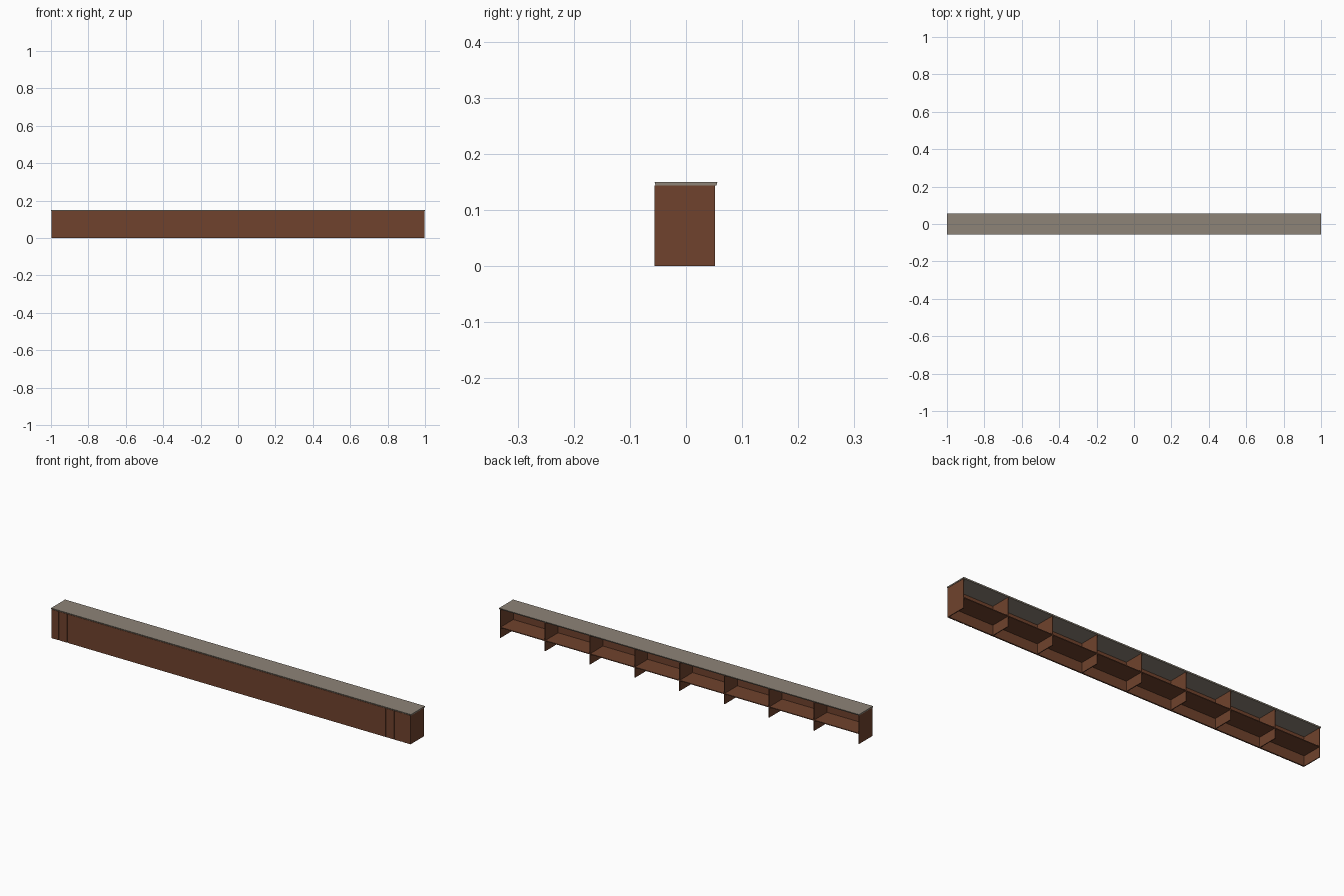
import bpy
import bmesh

if "Cube" in bpy.data.objects:
    bpy.data.objects.remove(bpy.data.objects["Cube"], do_unlink=True)


def material(name, rgb):
    mat = bpy.data.materials.new(name)
    mat.use_nodes = True
    mat.diffuse_color = (*rgb, 1)
    mat.node_tree.nodes["Principled BSDF"].inputs["Base Color"].default_value = (*rgb, 1)
    return mat


wood = material("brown_wood", (0.16, 0.055, 0.026))
stone = material("grey_stone", (0.27, 0.23, 0.185))


def box(name, lo, hi, mat):
    """Axis-aligned box between two corners."""
    bm = bmesh.new()
    bmesh.ops.create_cube(bm, size=1)
    for v in bm.verts:
        v.co = [hi[i] if v.co[i] > 0 else lo[i] for i in range(3)]
    mesh = bpy.data.meshes.new(name)
    bm.to_mesh(mesh)
    bm.free()
    mesh.materials.append(mat)
    obj = bpy.data.objects.new(name, mesh)
    bpy.context.collection.objects.link(obj)
    return obj


END = 0.998          # half length of the wooden body
BACK = 0.052         # open rear side
FRONT = -0.053       # face of the backing panel
SKIN = -0.056        # face of the front cladding
UNDER = 0.144        # underside of the counter top
THICK = 0.004

# Counter top with a slight chamfer below its edges
top = box("counter_top", (-1, -0.056, UNDER), (1, 0.056, 0.15), stone)
for v in top.data.vertices:
    if v.co.z < 0.147:
        v.co.y *= 0.97

# Front backing panel and shelf
box("front_panel", (-END, FRONT, 0), (END, FRONT + THICK, UNDER), wood)
box("shelf", (-END, FRONT + THICK, 0.05), (END, BACK, 0.05 + THICK), wood)

# Upright dividers, including both end panels
BAYS = 8
for i in range(BAYS + 1):
    x = -END + i * (2 * END - THICK) / BAYS
    box(f"divider_{i + 1}", (x, FRONT + THICK, 0), (x + THICK, BACK, UNDER), wood)

# Front cladding: one long board and three narrow planks at each end
PITCH, GAP = 0.046, 0.005
inner = END - 3 * PITCH
box("front_board", (-inner, SKIN, 0), (inner, FRONT, UNDER), wood)
for side, label in ((-1, "right"), (1, "left")):
    for i in range(3):
        a = side * (inner + i * PITCH + GAP)
        b = side * (inner + (i + 1) * PITCH)
        box(f"{label}_plank_{i + 1}", (min(a, b), SKIN, 0), (max(a, b), FRONT, UNDER), wood)
